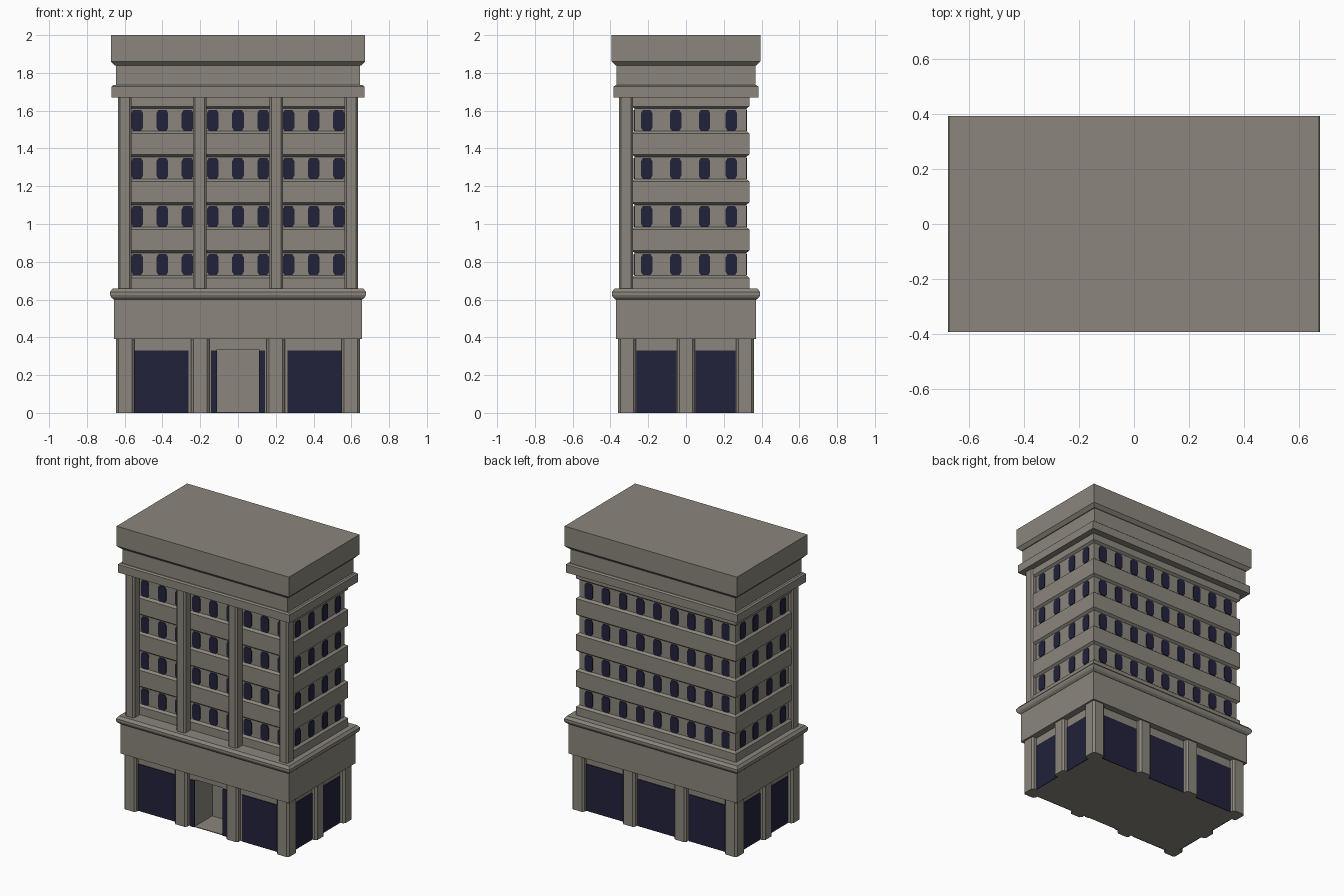
import bpy, bmesh
from mathutils import Vector

if "Cube" in bpy.data.objects:
    bpy.data.objects.remove(bpy.data.objects["Cube"])


def material(name, rgb):
    m = bpy.data.materials.new(name)
    m.diffuse_color = (*rgb, 1)
    m.use_nodes = True
    m.node_tree.nodes["Principled BSDF"].inputs["Base Color"].default_value = m.diffuse_color
    return m


STONE = material("warm grey stone", (0.26, 0.24, 0.205))
GLASS = material("dark blue glass", (0.016, 0.016, 0.045))


def finish(name, bm, mat):
    bmesh.ops.recalc_face_normals(bm, faces=bm.faces)
    mesh = bpy.data.meshes.new(name)
    bm.to_mesh(mesh)
    bm.free()
    mesh.materials.append(mat)
    ob = bpy.data.objects.new(name, mesh)
    bpy.context.collection.objects.link(ob)
    return ob


def loft(bm, rings):
    """Join rings of equal point count and cap both ends."""
    loops = [[bm.verts.new(p) for p in ring] for ring in rings]
    n = len(loops[0])
    for a, b in zip(loops, loops[1:]):
        for i in range(n):
            j = (i + 1) % n
            bm.faces.new((a[i], a[j], b[j], b[i]))
    bm.faces.new(loops[0][::-1])
    bm.faces.new(loops[-1])


def stack(name, profile, x0, x1, y0, y1):
    """Rectangular tier: profile is (height, outward offset) pairs."""
    bm = bmesh.new()
    loft(bm, [[(x0 - o, y0 - o, z), (x1 + o, y0 - o, z),
               (x1 + o, y1 + o, z), (x0 - o, y1 + o, z)] for z, o in profile])
    return finish(name, bm, STONE)


def prism(bm, pts, z0, z1):
    loft(bm, [[(x, y, z) for x, y in pts] for z in (z0, z1)])


def chamfered(cx, cy, hx, hy, cu, cv):
    return [(cx - hx + cu, cy - hy), (cx + hx - cu, cy - hy), (cx + hx, cy - hy + cv),
            (cx + hx, cy + hy - cv), (cx + hx - cu, cy + hy), (cx - hx + cu, cy + hy),
            (cx - hx, cy + hy - cv), (cx - hx, cy - hy + cv)]


def plate(bm, pts, wall, axis, side, t=0.007):
    """Thin plate on a wall: axis 0 faces x, axis 1 faces y."""
    rings = []
    for d in (wall - 0.002 * side, wall + (t - 0.002) * side):
        rings.append([Vector((d, u, v)) if axis == 0 else Vector((u, d, v)) for u, v in pts])
    loft(bm, rings)


def rect(u0, u1, v0, v1):
    return [(u0, v0), (u1, v0), (u1, v1), (u0, v1)]


# Ground floor core with a deep entrance recess
WX, WY = 0.61, 0.325
bm = bmesh.new()
prism(bm, [(-WX, -WY), (-0.11, -WY), (-0.11, -0.13), (0.11, -0.13),
           (0.11, -WY), (WX, -WY), (WX, WY), (-WX, WY)], 0, 0.335)
finish("ground_floor_walls", bm, STONE)
stack("ground_floor_lintel", [(0.335, 0), (0.40, 0)], -WX, WX, -WY, WY)
stack("entrance_floor", [(0, 0), (0.005, 0)], -0.11, 0.11, -WY, -0.13)

# Ground floor columns around the perimeter
bm = bmesh.new()
spots = [(x, y) for x in (-0.597, -0.2, 0.2, 0.597) for y in (-0.312, 0.312)]
spots += [(-0.597, 0), (0.597, 0)]
for x, y in spots:
    prism(bm, chamfered(x, y, 0.048, 0.048, 0.013, 0.013), 0, 0.395)
finish("ground_columns", bm, STONE)

# Shop windows
bm = bmesh.new()
for s in (-1, 1):
    plate(bm, rect(*sorted((s * 0.262, s * 0.548)), 0, 0.33), -WY, 1, -1)
    plate(bm, rect(*sorted((s * 0.11, s * 0.142)), 0, 0.33), -WY, 1, -1)
    plate(bm, rect(*sorted((s * 0.255, s * 0.548)), 0, 0.33), WY, 1, 1)
    for t in (-1, 1):
        plate(bm, rect(*sorted((t * 0.05, t * 0.262)), 0, 0.33), s * WX, 0, s)
plate(bm, rect(-0.148, 0.148, 0, 0.33), WY, 1, 1)
finish("shop_windows", bm, GLASS)

# Fascia and rounded cornice above the shops
stack("fascia", [(0.39, 0), (0.605, 0)], -0.657, 0.657, -0.37, 0.37)
stack("lower_cornice", [(0.60, 0), (0.612, 0.014), (0.625, 0.02), (0.64, 0.02),
                        (0.65, 0.012), (0.658, 0.006)], -0.658, 0.658, -0.373, 0.373)

# Upper storeys: recessed window strips between projecting belts
B = 0.016
profile = [(0.65, B), (0.715, B), (0.728, 0)]
FLOORS = [0.785 + 0.2545 * i for i in range(4)]
for z in FLOORS[:-1]:
    profile += [(z + 0.062, 0), (z + 0.074, B), (z + 0.186, B), (z + 0.199, 0)]
profile += [(FLOORS[-1] + 0.062, 0), (FLOORS[-1] + 0.074, B), (1.68, B)]
UX, YF, YB = 0.61, -0.272, 0.319
stack("upper_storeys", profile, -UX, UX, YF, YB)

# Upper windows with clipped corners
bm = bmesh.new()
for z in FLOORS:
    for i in range(-4, 5):
        pts = chamfered(i * 0.1335, z, 0.031, 0.055, 0.01, 0.016)
        plate(bm, pts, YF, 1, -1)
        plate(bm, pts, YB, 1, 1)
    for y in (-0.208, -0.055, 0.098, 0.24):
        pts = chamfered(y, z, 0.03, 0.055, 0.01, 0.016)
        for s in (-1, 1):
            plate(bm, pts, s * UX, 0, s)
finish("upper_windows", bm, GLASS)

# Tall front pilasters
bm = bmesh.new()
for x in (-0.6, -0.202, 0.202, 0.6):
    prism(bm, chamfered(x, -0.318, 0.036, 0.037, 0.011, 0.011), 0.65, 1.68)
finish("front_pilasters", bm, STONE)

# Crown: ledge, frieze and parapet block
stack("upper_ledge", [(1.67, 0), (1.727, 0), (1.735, -0.01)], -0.67, 0.67, -0.383, 0.383)
stack("frieze", [(1.73, 0), (1.85, 0)], -0.645, 0.645, -0.367, 0.367)
stack("parapet", [(1.838, -0.022), (1.86, 0), (2.0, 0)], -0.673, 0.673, -0.394, 0.394)
